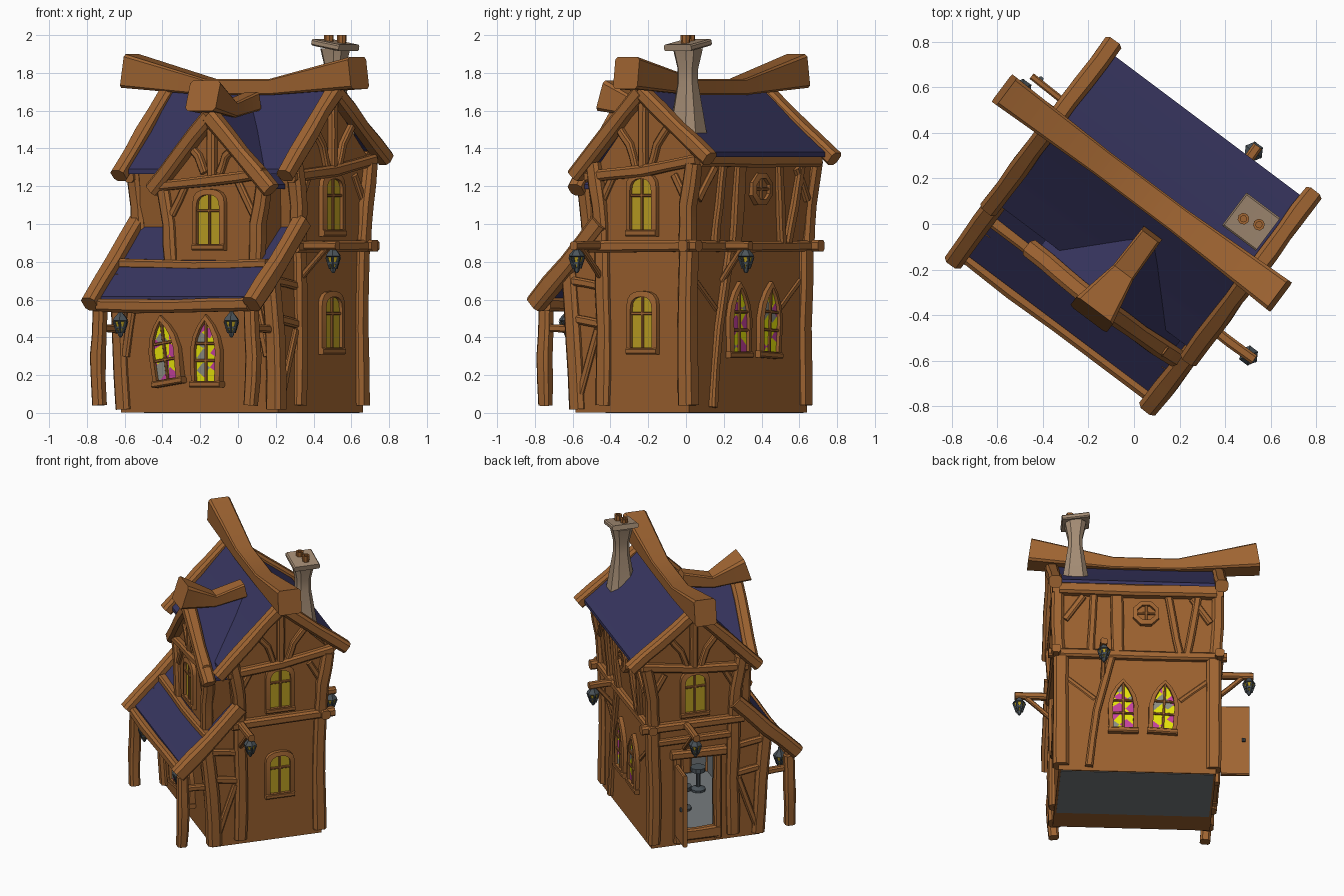
import bpy, bmesh, math, random
from mathutils import Vector as V

if "Cube" in bpy.data.objects:
    bpy.data.objects.remove(bpy.data.objects["Cube"])
random.seed(4)

# ---- materials (sRGB 0-255 -> linear) ----
def mat(name, r, g, b):
    m = bpy.data.materials.new(name)
    m.diffuse_color = [((c / 255 + .055) / 1.055) ** 2.4 for c in (r, g, b)] + [1]
    m.use_nodes = True
    m.node_tree.nodes["Principled BSDF"].inputs["Base Color"].default_value = m.diffuse_color
    return m
WOOD = mat("timber brown", 160, 101, 50)
WALL = mat("wall brown", 154, 96, 46)
ROOF = mat("roof blue", 55, 53, 95)
STONE = mat("chimney stone", 165, 141, 117)
GLASS = mat("amber glass", 188, 160, 34)
YEL = mat("bright yellow glass", 228, 225, 10)
PINK = mat("magenta glass", 195, 65, 155)
GREY = mat("grey glass", 140, 140, 130)
IRON = mat("lantern iron", 75, 84, 90)
FLOOR = mat("interior grey", 118, 124, 126)

# House frame: u along the ridge, v towards the back; turned 37 degrees about z
def make(name, bm, *mats):
    bmesh.ops.recalc_face_normals(bm, faces=bm.faces[:])
    for p in bm.verts:
        u, v, z = p.co
        p.co = (.8 * u + .6 * v, -.6 * u + .8 * v, z)
    me = bpy.data.meshes.new(name)
    bm.to_mesh(me); bm.free()
    for m in mats:
        me.materials.append(m)
    me.polygons.foreach_set("use_smooth", [True] * len(me.polygons))
    me.set_sharp_from_angle(angle=math.radians(35))
    ob = bpy.data.objects.new(name, me)
    bpy.context.collection.objects.link(ob)
    return ob

def loft(bm, rings, caps=True):
    rs = [[bm.verts.new(p) for p in r] for r in rings]
    n = len(rs[0])
    for a, b in zip(rs, rs[1:]):
        for i in range(n):
            bm.faces.new((a[i], a[(i + 1) % n], b[(i + 1) % n], b[i]))
    if caps:
        bm.faces.new(rs[0]); bm.faces.new(rs[-1])
    return rs

def beam(name, pts, w=.07, h=None, m=WOOD, wob=.003, ch=.22):
    """Chamfered timber along a path; points may carry their own width and height."""
    h = h or w
    path = []
    if len(pts[0]) == 3:
        for a, b in zip(pts, pts[1:]):
            n = 2 if wob else 1
            for i in range(n):
                p = V(a).lerp(V(b), i / n)
                if i:
                    p += V([random.uniform(-wob, wob) for _ in range(3)])
                s = random.uniform(.95, 1.08) if wob else 1
                path.append((p, w * s, h * s))
        path.append((V(pts[-1]), w, h))
    else:
        path = [(V(p[:3]), p[3], p[4]) for p in pts]
    d = (path[-1][0] - path[0][0]).normalized()
    ref = V((0, 1, 0)) if abs(d.z) > .93 else V((0, 0, 1))
    rings = []
    for i, (p, a, b) in enumerate(path):
        t = (path[min(i + 1, len(path) - 1)][0] - path[max(i - 1, 0)][0]).normalized()
        s = ref.cross(t).normalized()
        up = t.cross(s)
        c = ch * min(a, b)
        x, y = a / 2, b / 2
        sec = [(x, y - c), (x - c, y), (c - x, y), (-x, y - c), (-x, c - y), (c - x, -y), (x - c, -y), (x, c - y)]
        rings.append([p + s * q + up * r for q, r in sec])
    bm = bmesh.new(); loft(bm, rings)
    return make(name, bm, m)

def prism(name, poly, axis, a, b, m):
    """Extrude a (horizontal, z) outline along u or v."""
    f = (lambda k: [(k, p, z) for p, z in poly]) if axis == 'u' else (lambda k: [(p, k, z) for p, z in poly])
    bm = bmesh.new(); loft(bm, [f(a), f(b)])
    return make(name, bm, m)

def lathe(name, c, prof, n, mats, rule=lambda z: 0):
    bm = bmesh.new()
    loft(bm, [[(c[0] + r * math.cos(k * math.tau / n), c[1] + r * math.sin(k * math.tau / n), c[2] + z)
               for k in range(n)] for r, z in prof])
    for f in bm.faces:
        f.material_index = rule(f.calc_center_median().z - c[2])
    return make(name, bm, *mats)

def roof(name, line, axis, a, b, t=.025):
    return prism(name, line + [(p, z - t) for p, z in line[::-1]], axis, a, b, ROOF)

def window(name, c, nrm, kind, w, h, tilt=0):
    N = V((*nrm, 0)); S = V((0, 0, 1)).cross(N); ct, st = math.cos(tilt), math.sin(tilt)
    P = lambda s, t, d: V(c) + S * (s * ct - t * st) + V((0, 0, 1)) * (s * st + t * ct) + N * d
    a = w / 2
    if kind == 'arch':  # basket arch
        sq = lambda x: math.copysign(abs(x) ** .8, x)
        out = [(-a, 0), (a, 0)] + [(a * sq(math.cos(k * math.pi / 8)), h * (.76 + .24 * sq(math.sin(k * math.pi / 8)))) for k in range(9)]
    elif kind == 'gothic':
        half = [(a * .92, 0), (a, .5 * h), (a * .82, .7 * h), (a * .48, .86 * h)]
        out = half + [(0, h)] + [(-s, t) for s, t in half[::-1]]
    else:
        out = [(a * math.cos((k + .5) * math.pi / 4), h / 2 + a * math.sin((k + .5) * math.pi / 4)) for k in range(8)]
    e = .03
    inn = [(s * (1 - e / a), h / 2 + (t - h / 2) * (1 - 2 * e / h)) for s, t in out]
    bm = bmesh.new()
    loft(bm, [[P(*q, d) for q in o] for o, d in ((out, -.03), (out, .026), (inn, .032), (inn, -.03))], False)
    make(name + "_frame", bm, WOOD)
    bm = bmesh.new()
    bm.faces.new([bm.verts.new(P(*q, .012)) for q in inn])
    if kind == 'gothic':  # leaded panes: slice and colour by seeded chance
        for k in range(9):
            g = random.uniform(.5, 1.2) * (-1) ** k
            bmesh.ops.bisect_plane(bm, geom=bm.verts[:] + bm.edges[:] + bm.faces[:],
                                   plane_co=P(0, h * (.1 + .1 * k), 0), plane_no=S * g + V((0, 0, 1)))
        bmesh.ops.bisect_plane(bm, geom=bm.verts[:] + bm.edges[:] + bm.faces[:], plane_co=P(0, 0, 0), plane_no=S)
        for f in bm.faces:
            f.material_index = random.choice((0, 0, 0, 1, 1, 2))
        make(name + "_stained_glass", bm, YEL, PINK, GREY)
    else:
        make(name + "_glass", bm, GLASS if kind == 'arch' else WALL)
    bars = [((0, .04 * h), (0, .96 * h))]
    for t in ((.36, .6) if kind == 'gothic' else (.5,) if kind == 'round' else (.64,)):
        bars.append(((-a * .85, t * h), (a * .85, t * h)))
    for p, q in bars:
        beam(name + "_bar", [P(*p, .016), P(*q, .016)], .015, wob=0)
    if kind != 'round':
        beam(name + "_sill", [P(-a, .012, .01), P(a, .012, .01)], .05, .035, wob=0)

def lantern(u, v, z):
    lathe("lantern", (u, v, z), [(.006, -.13), (.014, -.118), (.017, -.105), (.036, -.045), (.044, -.04),
          (.036, -.027), (.012, 0), (.008, .03)], 6, (IRON, GLASS), lambda t: 1 if -.1 < t < -.05 else 0)
    for k in range(6):
        x, y = math.cos(k * math.tau / 6), math.sin(k * math.tau / 6)
        beam("lantern_rib", [(u + .017 * x, v + .017 * y, z - .105), (u + .037 * x, v + .037 * y, z - .045)], .014, wob=0, m=IRON)
    lathe("lantern_band", (u, v, z), [(.027, -.084), (.032, -.084), (.035, -.072), (.028, -.072)], 6, (IRON,))

# ---- walls, with a hollow room behind the open doorway ----
ground = prism("ground_floor_walls", [(-.34, .003), (.41, .003), (.41, .88), (-.17, .88), (-.17, .95), (-.385, .73)], 'u', -.52, .52, WALL)
prism("upper_floor_walls", [(.41, .86), (.46, 1.34), (.12, 1.67), (-.22, 1.27), (-.17, .86)], 'u', -.525, .525, WALL)
prism("dormer_walls", [(-.2, .72), (.4, .72), (.44, 1.19), (.1, 1.53), (-.24, 1.19)], 'v', -.35, -.05, WALL)
rect = lambda a, b, c, d: [(a, c), (b, c), (b, d), (a, d)]
for nm, poly, a, b in (("room_cutter", rect(-.3, .37, .03, .8), -.47, .47), ("doorway_cutter", rect(-.025, .215, .07, .63), -.6, -.4)):
    cut = prism(nm, poly, 'u', a, b, FLOOR)
    cut.hide_render = True
    cut.display_type = 'WIRE'
    mod = ground.modifiers.new(nm, 'BOOLEAN')
    mod.operation, mod.object, mod.solver = 'DIFFERENCE', cut, 'EXACT'
    mod.material_mode = 'TRANSFER'
prism("floor", rect(-.155, .4, 0, .01), 'u', -.505, .505, FLOOR)

# ---- roofs ----
roof("main_roof", [(.54, 1.38), (.33, 1.54), (.12, 1.72), (-.08, 1.5), (-.29, 1.29)], 'u', -.53, .53)
roof("dormer_roof", [(-.27, 1.21), (.1, 1.59), (.47, 1.21)], 'v', -.37, 0)
roof("porch_roof", [(-.55, .615), (-.36, .8), (-.16, 1.01)], 'u', -.52, .52)
beam("main_ridge", [(-.81, .13, 1.81, .15, .18), (-.28, .13, 1.725, .12, .085), (.15, .13, 1.725, .12, .085), (.7, .13, 1.8, .16, .17)], ch=.09)
beam("dormer_ridge", [(.09, -.43, 1.68, .2, .17), (.09, -.2, 1.605, .11, .08), (.09, .01, 1.65, .1, .1)], ch=.1)

# ---- both gable ends ----
for s in (-1, 1):
    u = s * .535
    beam("gable_rafter_back", [(s * .55, .12, 1.7), (s * .55, .36, 1.505), (s * .55, .57, 1.345)], .085, .08)
    beam("gable_rafter_front", [(s * .55, .12, 1.7), (s * .55, -.1, 1.48), (s * .55, -.32, 1.255)], .085, .08)
    beam("tie_beam", [(u, -.25, 1.25), (u, .12, 1.28), (u, .48, 1.34)], .06, .06)
    beam("king_post", [(u, .12, 1.28), (u, .12, 1.66)], .05)
    for k in (-1, 1):
        beam("gable_brace", [(u, .12 + k * .05, 1.3), (u, .12 + k * .09, 1.42), (u, .12 + k * .17, 1.52)], .04)
        beam("corner_brace", [(s * .525, .12 + k * .29, 1.1), (s * .525, .12 + k * .2, 1.26)], .04)
        beam("upper_post", [(s * .52, .12 + k * .28, .9), (s * .53, .12 + k * .29, 1.1), (s * .53, .12 + k * .33, 1.32)], .08)
        beam("ground_post", [(s * .505, .12 + k * .275, .04), (s * .505, .12 + k * .268, .45), (s * .505, .12 + k * .28, .87)], .1, .085)
    beam("jetty_beam", [(s * .54, -.22, .88), (s * .54, .49, .885)], .06)
    window("upper_gable_window", (s * .525, .115, .94), (s, 0), 'arch', .2, .33)
    # porch side timbers
    beam("porch_rafter", [(s * .535, -.595, .575), (s * .54, -.37, .79), (s * .54, -.16, 1.01)], .09, .1)
    beam("porch_post", [(s * .5, -.555, .04), (s * .515, -.55, .3), (s * .5, -.55, .54)], .07)
    beam("porch_corner_post", [(s * .5, -.33, .02), (s * .51, -.35, .4), (s * .5, -.385, .74)], .09)
    beam("porch_strut", [(s * .5, -.36, .44), (s * .5, -.55, .45)], .04)
    beam("side_rail", [(s * .52, -.36, .5), (s * .52, -.17, .47)], .045)
    beam("side_rail", [(s * .52, -.37, .7), (s * .52, -.17, .67)], .045)
    beam("side_brace", [(s * .52, -.32, .06), (s * .52, -.19, .44)], .04)
    # front wall and porch lanterns
    beam("front_brace", [(s * .4, -.375, .62), (s * .47, -.36, .3)], .045)
    lantern(s * .367 - .017, -.525, .53)
window("lower_gable_window", (.52, .115, .315), (1, 0), 'arch', .2, .33)

# ---- doorway, open door, stools ----
for v in (-.045, .235):
    beam("door_post", [(-.53, v, .03), (-.53, v, .66)], .05)
beam("door_lintel", [(-.535, -.1, .66), (-.535, .28, .67)], .06)
beam("door_head_rail", [(-.53, -.13, .77), (-.53, .37, .77)], .045)
beam("door_sill", [(-.53, -.06, .08), (-.53, .25, .08)], .05, .08)
beam("open_door", [(-.56, .245, .35), (-.75, .25, .35)], .03, .52, wob=0)
lathe("door_knob", (-.71, .264, .35), [(.012, -.012), (.012, .012)], 8, (IRON,))
for u, v in ((-.05, .03), (.1, .15), (.25, .05), (.2, -.15)):
    lathe("stool", (u, v, .03), [(.05, 0), (.05, .015), (.015, .03), (.015, .13), (.05, .14), (.05, .17)], 10, (IRON,))

# ---- front: porch eave, dormer timbers, windows ----
beam("porch_eave", [(-.5, -.555, .57), (0, -.555, .565), (.5, -.555, .575)], .07, .07)
beam("porch_roof_purlin", [(-.5, -.36, .79), (0, -.365, .78), (.47, -.36, .79)], .06, .05)
for k in (-1, 1):
    c = .1
    beam("dormer_rafter", [(c, -.375, 1.57), (c + k * .2, -.37, 1.37), (c + k * .39, -.36, 1.18)], .085, .085)
    beam("dormer_post", [(c + k * .28, -.34, .8), (c + k * .29, -.345, 1.0), (c + k * .33, -.345, 1.2)], .075)
    beam("dormer_gable_brace", [(c + k * .05, -.36, 1.27), (c + k * .09, -.36, 1.36), (c + k * .17, -.36, 1.42)], .04)
    beam("dormer_corner_brace", [(c + k * .27, -.35, 1.05), (c + k * .17, -.35, 1.22)], .04)
beam("dormer_tie", [(-.25, -.365, 1.2), (.1, -.365, 1.23), (.45, -.365, 1.27)], .055)
beam("dormer_king_post", [(.1, -.36, 1.22), (.1, -.36, 1.55)], .05)
window("dormer_window", (.085, -.35, .865), (0, -1), 'arch', .21, .32)
window("front_left_window", (-.175, -.365, .15), (0, -1), 'gothic', .2, .37, .14)
window("front_right_window", (.075, -.365, .14), (0, -1), 'gothic', .2, .38)

# ---- back wall ----
beam("back_jetty_beam", [(-.59, .42, .885), (0, .42, .88), (.59, .42, .885)], .06)
beam("back_eave_beam", [(-.52, .475, 1.345), (0, .475, 1.34), (.52, .475, 1.345)], .07, .08)
beam("back_post", [(.32, .415, .03), (.27, .415, .45), (.17, .415, .87)], .05)
for a, b, w in ((.31, .29, .05), (.13, .14, .08), (-.28, -.2, .05), (-.33, -.4, .05)):
    beam("back_upper_post", [(a, .42, .9), ((a + b) / 2, .44, 1.1), (b, .46, 1.33)], w, .05)
for s in (-1, 1):
    beam("back_corner_brace", [(s * .48, .435, 1.13), (s * .36, .455, 1.3)], .045)
    beam("back_plank", [(s * .46, .4, .7), (s * .28, .4, .55)], .035)
window("back_left_window", (.095, .41, .295), (0, 1), 'gothic', .2, .4)
window("back_right_window", (-.165, .41, .295), (0, 1), 'gothic', .2, .4, -.05)
window("round_window", (-.055, .44, 1.1), (0, 1), 'round', .185, .17)

# ---- lantern brackets on three sides ----
for p, d in (((.52, -.16), (1, 0)), ((-.52, .18), (-1, 0)), ((.23, .41), (0, 1))):
    q = lambda t, z: (p[0] + d[0] * t, p[1] + d[1] * t, z)
    e = .19 if d[1] else .26
    beam("lantern_arm", [q(0, .885), q(e, .885)], .045)
    beam("lantern_arm_brace", [q(0, .7), q(e * .7, .87)], .03)
    lantern(*q(e - .03, .87))

# ---- chimney ----
cu, cv = .406, .317
beam("chimney_stack", [(cu, cv, 1.42, .2, .2), (cu, cv, 1.5, .17, .17), (cu, cv, 1.75, .095, .095), (cu, cv, 1.82, .095, .095), (cu, cv, 1.93, .14, .14)], m=STONE)
beam("chimney_cap", [(cu - .09, cv, 1.963), (cu - .06, cv, 1.957), (cu + .06, cv, 1.937), (cu + .09, cv, 1.932)], .18, .035, STONE, 0)
for k in (-1, 1):
    lathe("chimney_pot", (cu + k * .035, cv + k * .01, 1.95), [(.022, 0), (.026, .03), (.026, .05), (.014, .05), (.014, .03)], 8, (WOOD,))
